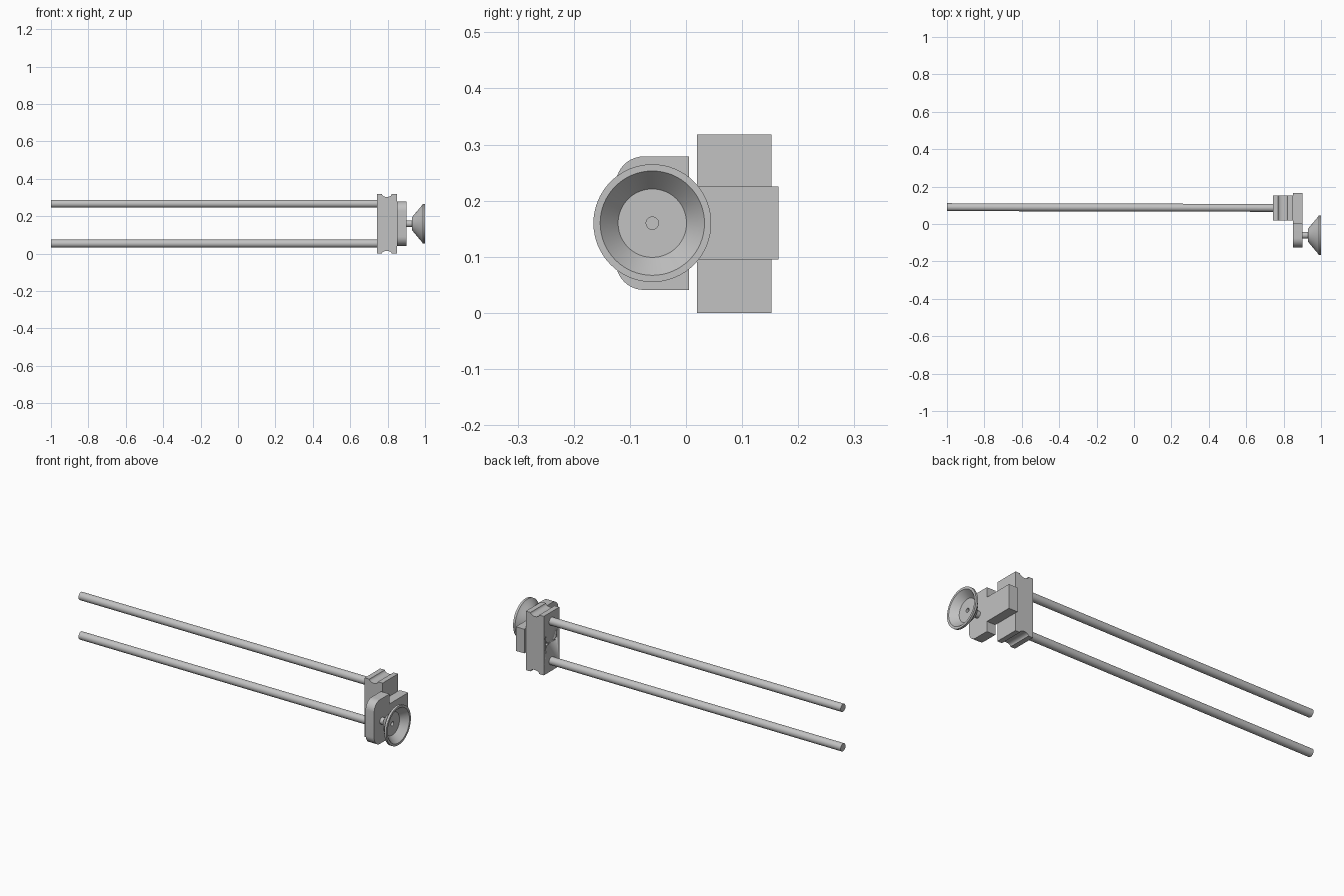
import bpy, bmesh, math
from mathutils import Vector

cube = bpy.data.objects.get("Cube")
if cube:
    bpy.data.objects.remove(cube, do_unlink=True)

grey = bpy.data.materials.new("plain grey")
grey.use_nodes = True
colour = (0.54, 0.54, 0.54, 1)
grey.diffuse_color = colour
grey.node_tree.nodes["Principled BSDF"].inputs["Base Color"].default_value = colour

MID_Z = 0.16
ROD_Y = 0.086


def finish(name, bm, smooth=True):
    bmesh.ops.recalc_face_normals(bm, faces=bm.faces)
    mesh = bpy.data.meshes.new(name)
    bm.to_mesh(mesh)
    bm.free()
    mesh.materials.append(grey)
    obj = bpy.data.objects.new(name, mesh)
    bpy.context.collection.objects.link(obj)
    if smooth:
        bpy.ops.object.select_all(action='DESELECT')
        obj.select_set(True)
        bpy.context.view_layer.objects.active = obj
        bpy.ops.object.shade_smooth_by_angle(angle=math.radians(30))
    return obj


def prism(name, points, offset):
    """Extrude a closed outline along the offset vector."""
    bm = bmesh.new()
    face = bm.faces.new([bm.verts.new(p) for p in points])
    extruded = bmesh.ops.extrude_face_region(bm, geom=[face])["geom"]
    verts = [g for g in extruded if isinstance(g, bmesh.types.BMVert)]
    bmesh.ops.translate(bm, verts=verts, vec=Vector(offset))
    return finish(name, bm)


def rod(name, start, end, radius):
    """Capped cylinder between two points."""
    start, end = Vector(start), Vector(end)
    bm = bmesh.new()
    bmesh.ops.create_cone(bm, cap_ends=True, segments=48, radius1=radius,
                          radius2=radius, depth=(end - start).length)
    turn = (end - start).to_track_quat('Z', 'Y').to_matrix()
    bmesh.ops.rotate(bm, verts=bm.verts, matrix=turn)
    bmesh.ops.translate(bm, verts=bm.verts, vec=(start + end) / 2)
    return finish(name, bm)


def arc(cx, cz, r, start, end, depth=None, steps=10):
    depth = r if depth is None else depth
    angles = [math.radians(start + (end - start) * i / steps) for i in range(steps + 1)]
    return [(cx + r * math.cos(a), cz + depth * math.sin(a)) for a in angles]


# Two long guide rods, ending flush with the far side of the block
for label, z in (("lower", 0.054), ("upper", 0.267)):
    rod(label + "_guide_rod", (-1, ROD_Y + 0.004, z), (0.848, ROD_Y, z), 0.021)

# Block with a shallow round groove across its top and bottom
x0, x1, top = 0.742, 0.849, 0.318
groove_x = (x0 + x1) / 2
outline = [(x0, 0), *arc(groove_x, 0, 0.026, 180, 0, 0.015),
           (x1, 0), (x1, top), *arc(groove_x, top, 0.026, 0, -180, 0.015), (x0, top)]
block = prism("rod_block", [(x, 0.02, z) for x, z in outline], (0, 0.132, 0))

# Small screw holes in the rod side of the block
for i, y in enumerate((0.046, 0.128)):
    cutter = rod("screw_hole_cutter_%d" % i, (x0 - 0.02, y, MID_Z), (x0 + 0.05, y, MID_Z), 0.009)
    cutter.hide_render = True
    cutter.hide_set(True)
    cut = block.modifiers.new("screw hole", 'BOOLEAN')
    cut.operation = 'DIFFERENCE'
    cut.object = cutter

# T-shaped mounting plate with rounded front corners
half, corner, front = 0.119, 0.05, -0.125
upper = [(0.165, MID_Z + 0.065), (0.005, MID_Z + 0.065), (0.005, MID_Z + half),
         *arc(front + corner, MID_Z + half - corner, corner, 90, 180)]
lower = [(y, 2 * MID_Z - z) for y, z in reversed(upper)]
prism("mounting_plate", [(0.849, y, z) for y, z in upper + lower], (0.051, 0, 0))

# Flared knob: stem, trumpet back, rim, dished front and central hole
profile = [(0.895, 0.011), (0.895, 0.018), (0.93, 0.018), (0.93, 0.034),
           (0.938, 0.044), (0.948, 0.056), (0.96, 0.07), (0.972, 0.085),
           (0.982, 0.096), (0.988, 0.105), (1.0, 0.105), (1.0, 0.093),
           (0.963, 0.061), (0.963, 0.011)]
bm = bmesh.new()
ring = [bm.verts.new((x, r, 0)) for x, r in profile]
edges = [bm.edges.new((a, b)) for a, b in zip(ring, ring[1:] + ring[:1])]
bmesh.ops.spin(bm, geom=ring + edges, cent=(0, 0, 0), axis=(1, 0, 0),
               angle=math.tau, steps=64, use_merge=True)
bmesh.ops.remove_doubles(bm, verts=bm.verts, dist=0.0001)
bmesh.ops.translate(bm, verts=bm.verts, vec=(0, -0.06, MID_Z))
finish("flared_knob", bm)
